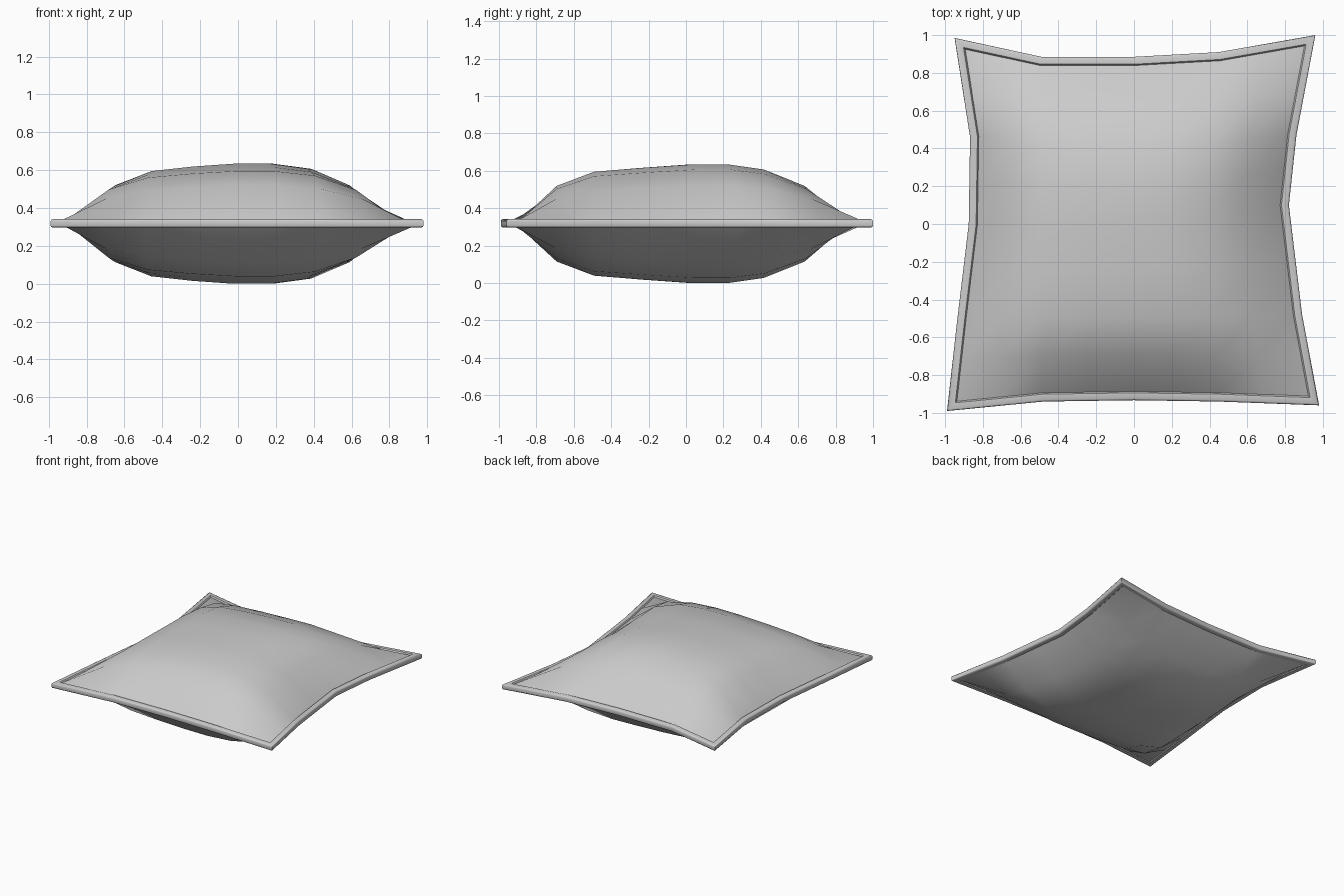
import bpy, bmesh
from mathutils import Vector

if "Cube" in bpy.data.objects:
    bpy.data.objects.remove(bpy.data.objects["Cube"])

CZ = 0.317        # height of the seam plane
BASE, PUFF = 0.015, 0.302
RIM_W, RIM_H = 0.047, 0.0225

# Outline seen from above, counter-clockwise, four segments per side
outline = [Vector(p) for p in [
    (-0.99, -0.99), (-0.48, -0.94), (0, -0.933), (0.45, -0.94),
    (0.98, -0.96), (0.89, -0.48), (0.82, 0.10), (0.86, 0.47),
    (0.96, 1.0), (0.45, 0.91), (0, 0.885), (-0.49, 0.885),
    (-0.95, 0.985), (-0.868, 0.46), (-0.875, 0), (-0.935, -0.5)]]


def inset(pts, d):
    """Mitred inward offset of a closed outline."""
    out = []
    for i, p in enumerate(pts):
        a = (p - pts[i - 1]).normalized()
        b = (pts[(i + 1) % len(pts)] - p).normalized()
        na, nb = Vector((-a.y, a.x)), Vector((-b.y, b.x))
        out.append(p + (na + nb) * d / (1 + na.dot(nb)))
    return out


def finish(name, bm, angle):
    bmesh.ops.recalc_face_normals(bm, faces=bm.faces)
    me = bpy.data.meshes.new(name)
    bm.to_mesh(me)
    bm.free()
    ob = bpy.data.objects.new(name, me)
    bpy.context.collection.objects.link(ob)
    bpy.ops.object.select_all(action='DESELECT')
    ob.select_set(True)
    bpy.context.view_layer.objects.active = ob
    bpy.ops.object.shade_smooth_by_angle(angle=angle)
    return ob


# Seam border: rounded flat band swept round the outline
profile = [(0, -0.012), (0, 0.012), (0.003, 0.019), (0.010, RIM_H),
           (RIM_W - 0.008, RIM_H), (RIM_W, 0.013),
           (RIM_W, -0.013), (RIM_W - 0.008, -RIM_H),
           (0.010, -RIM_H), (0.003, -0.019)]
bm = bmesh.new()
rings = [[bm.verts.new((p.x, p.y, CZ + 0.002 + z)) for p in inset(outline, d)]
         for d, z in profile]
n = len(outline)
for k, r in enumerate(rings):
    s = rings[(k + 1) % len(rings)]
    for i in range(n):
        j = (i + 1) % n
        bm.faces.new((r[i], r[j], s[j], s[i]))
finish("seam_border", bm, 0.8)

# Cushion: two puffed sheets filling the border
inner = inset(outline, RIM_W - 0.002)
N = 8


def side(start, t):
    """Point at t (0..1) along one four-segment side of the inner outline."""
    f = t * 4
    i = min(int(f), 3)
    return inner[(start + i) % n].lerp(inner[(start + i + 1) % n], f - i)


def surface(u, v):
    c = [inner[k] for k in (0, 4, 8, 12)]
    corners = c[0].lerp(c[1], u).lerp(c[3].lerp(c[2], u), v)
    return (side(0, u).lerp(side(8, 1 - u), v)
            + side(12, 1 - v).lerp(side(4, v), u) - corners)


px = [0, 0.63, 0.87, 0.95, 1, 1, 0.91, 0.62, 0]
py = [0, 0.62, 0.87, 0.94, 1, 1, 0.91, 0.62, 0]
for name, sign in (("cushion_top", 1), ("cushion_bottom", -1)):
    bm = bmesh.new()
    g = []
    for j in range(N + 1):
        row = []
        for i in range(N + 1):
            p = surface(i / N, j / N)
            z = CZ + sign * (BASE + PUFF * px[i] * py[j])
            row.append(bm.verts.new((p.x, p.y, z)))
        g.append(row)
    for j in range(N):
        for i in range(N):
            q = [g[j][i], g[j][i + 1], g[j + 1][i + 1], g[j + 1][i]]
            bm.faces.new(q if sign > 0 else q[::-1])
    ob = finish(name, bm, 1.2)
    # keep open sheets facing outwards
    if ob.data.polygons[N * N // 2 + N // 2].normal.z * sign < 0:
        ob.data.flip_normals()
